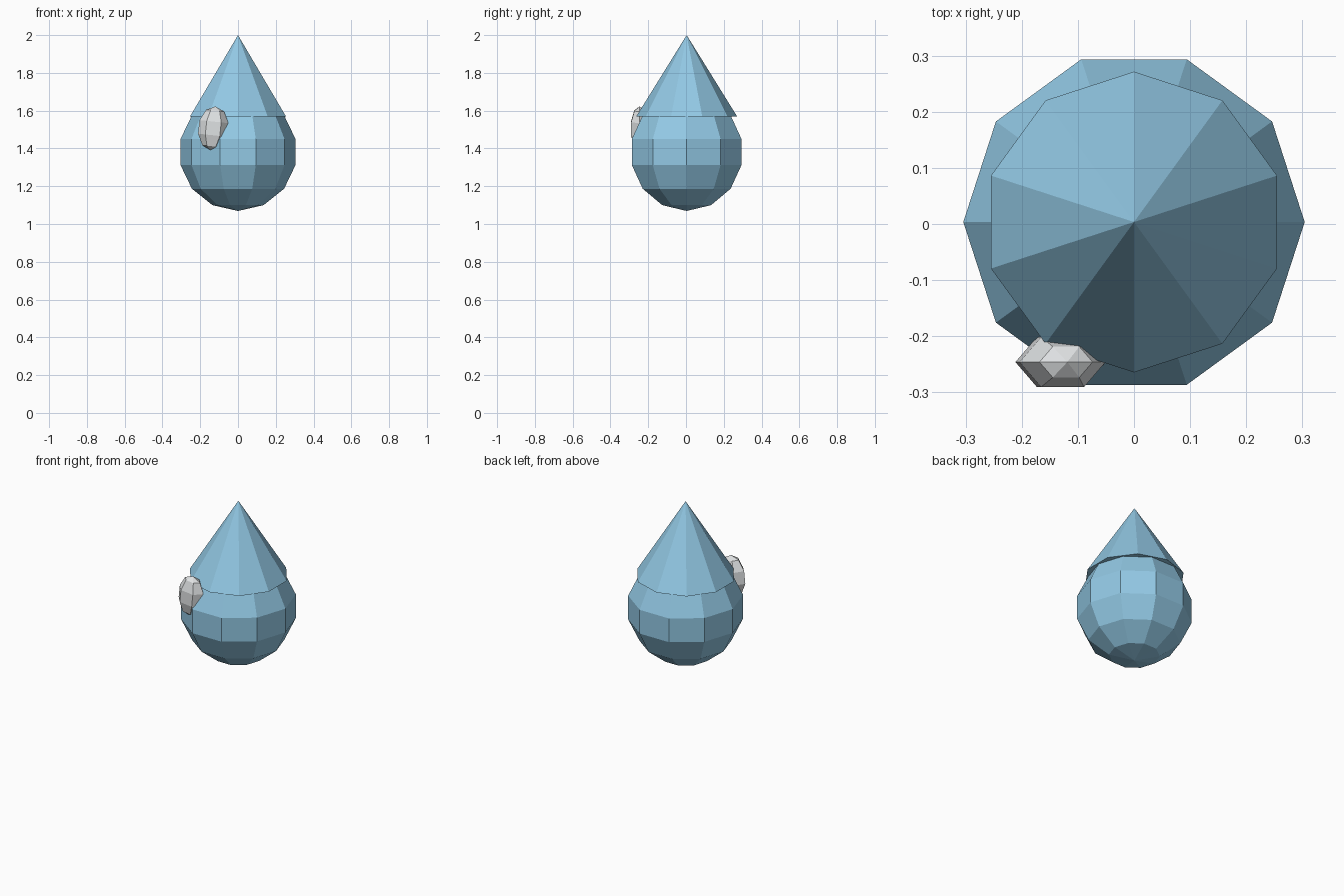
import bpy, bmesh, math
from mathutils import Matrix

if "Cube" in bpy.data.objects:
    bpy.data.objects.remove(bpy.data.objects["Cube"])


def material(name, rgb):
    m = bpy.data.materials.new(name)
    m.diffuse_color = (*rgb, 1.0)
    m.use_nodes = True
    m.node_tree.nodes["Principled BSDF"].inputs["Base Color"].default_value = m.diffuse_color
    return m


def lathe(name, profile, sides, phase, mat, matrix):
    """Flat-faced solid of revolution; profile is (radius, z) from bottom to top."""
    bm = bmesh.new()
    rings = []
    for r, z in profile:
        if r < 1e-5:
            rings.append([bm.verts.new((0, 0, z))])
        else:
            angles = [phase + math.tau * i / sides for i in range(sides)]
            rings.append([bm.verts.new((r * math.cos(a), r * math.sin(a), z)) for a in angles])
    for low, high in zip(rings, rings[1:]):
        for i in range(sides):
            j = (i + 1) % sides
            if len(low) == 1:
                bm.faces.new((low[0], high[j], high[i]))
            elif len(high) == 1:
                bm.faces.new((low[i], low[j], high[0]))
            else:
                bm.faces.new((low[i], low[j], high[j], high[i]))
    if len(rings[0]) > 1:
        bm.faces.new(rings[0][::-1])
    bmesh.ops.transform(bm, matrix=matrix, verts=bm.verts)
    bmesh.ops.recalc_face_normals(bm, faces=bm.faces)
    mesh = bpy.data.meshes.new(name)
    bm.to_mesh(mesh)
    bm.free()
    mesh.materials.append(mat)
    obj = bpy.data.objects.new(name, mesh)
    bpy.context.collection.objects.link(obj)
    return obj


def ball_profile(rings):
    """Unit half circle divided into the given number of bands."""
    return [(math.sin(math.pi * i / rings), -math.cos(math.pi * i / rings)) for i in range(rings + 1)]


blue = material("water blue", (0.287, 0.578, 0.775))
pale = material("pale grey", (0.74, 0.76, 0.77))

# Round lower body of the drop
lathe("drop_body", ball_profile(7), 10, 0, blue,
      Matrix.Translation((0, 0.0035, 1.381)) @ Matrix.Diagonal((0.312, 0.305 / 0.975, 0.312, 1)))

# Pointed cap, turned half a side from the body
lathe("drop_tip", [(0.268, 1.568), (0, 2.0)], 10, math.pi / 2, blue,
      Matrix.Translation((0, 0.0035, 0)))

# Small egg-shaped highlight set into the front
lathe("highlight", ball_profile(5), 6, 0, pale,
      Matrix.Translation((-0.131, -0.246, 1.506)) @ Matrix.Rotation(math.radians(6), 4, 'Y')
      @ Matrix.Diagonal((0.081, 0.054, 0.117, 1)))
